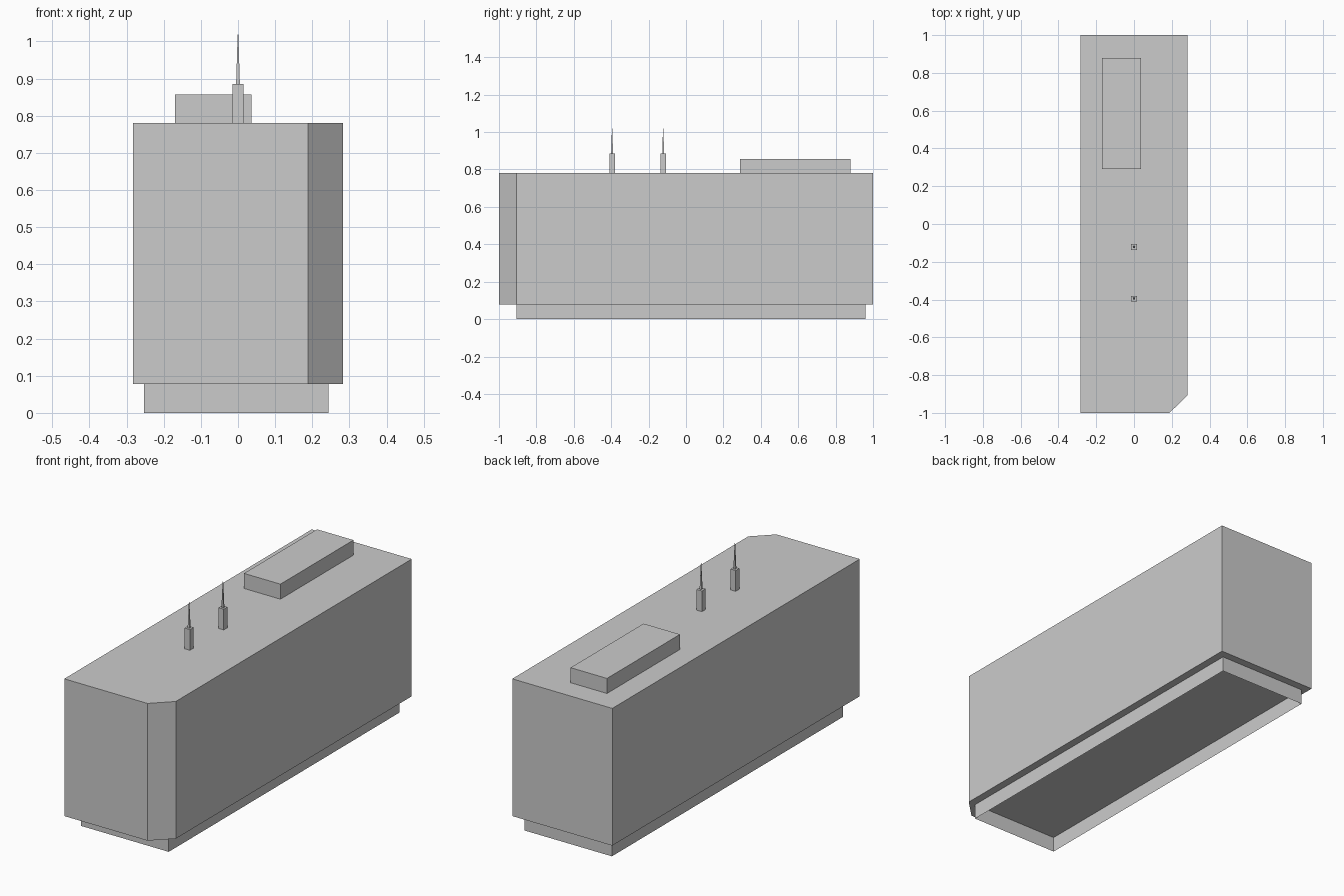
import bpy, bmesh

if "Cube" in bpy.data.objects:
    bpy.data.objects.remove(bpy.data.objects["Cube"])


def prism(name, outline, z0, z1, bottom=True, top=True, top_scale=1.0):
    """Extrude an xy outline (counter-clockwise) from z0 to z1, optionally tapered or open."""
    n = len(outline)
    cx = sum(p[0] for p in outline) / n
    cy = sum(p[1] for p in outline) / n
    bm = bmesh.new()
    lo = [bm.verts.new((x, y, z0)) for x, y in outline]
    hi = [bm.verts.new((cx + (x - cx) * top_scale, cy + (y - cy) * top_scale, z1))
          for x, y in outline]
    for i in range(n):
        j = (i + 1) % n
        bm.faces.new((lo[i], lo[j], hi[j], hi[i]))
    if bottom:
        bm.faces.new(lo[::-1])
    if top:
        bm.faces.new(hi)
    mesh = bpy.data.meshes.new(name)
    bm.to_mesh(mesh)
    bm.free()
    obj = bpy.data.objects.new(name, mesh)
    bpy.context.collection.objects.link(obj)
    return obj


def rect(x0, x1, y0, y1):
    return [(x0, y0), (x1, y0), (x1, y1), (x0, y1)]


def square(x, y, half):
    return rect(x - half, x + half, y - half, y + half)


# Main body with one cut front corner
prism("body", [(-0.283, -1), (0.188, -1), (0.283, -0.907), (0.283, 1), (-0.283, 1)], 0.078, 0.78)

# Recessed plinth: thin skirt, open underneath
prism("base_skirt", rect(-0.253, 0.243, -0.907, 0.96), 0.0, 0.078, bottom=False, top=False)

# Low box on the roof
prism("roof_box", rect(-0.169, 0.037, 0.29, 0.88), 0.78, 0.857, bottom=False)

# Two antennas: square foot and tapered mast
for i, y in enumerate((-0.395, -0.122), 1):
    prism(f"antenna_foot_{i}", square(0, y, 0.015), 0.78, 0.886, bottom=False)
    prism(f"antenna_mast_{i}", square(0, y, 0.005), 0.886, 1.018, bottom=False, top_scale=0.2)
